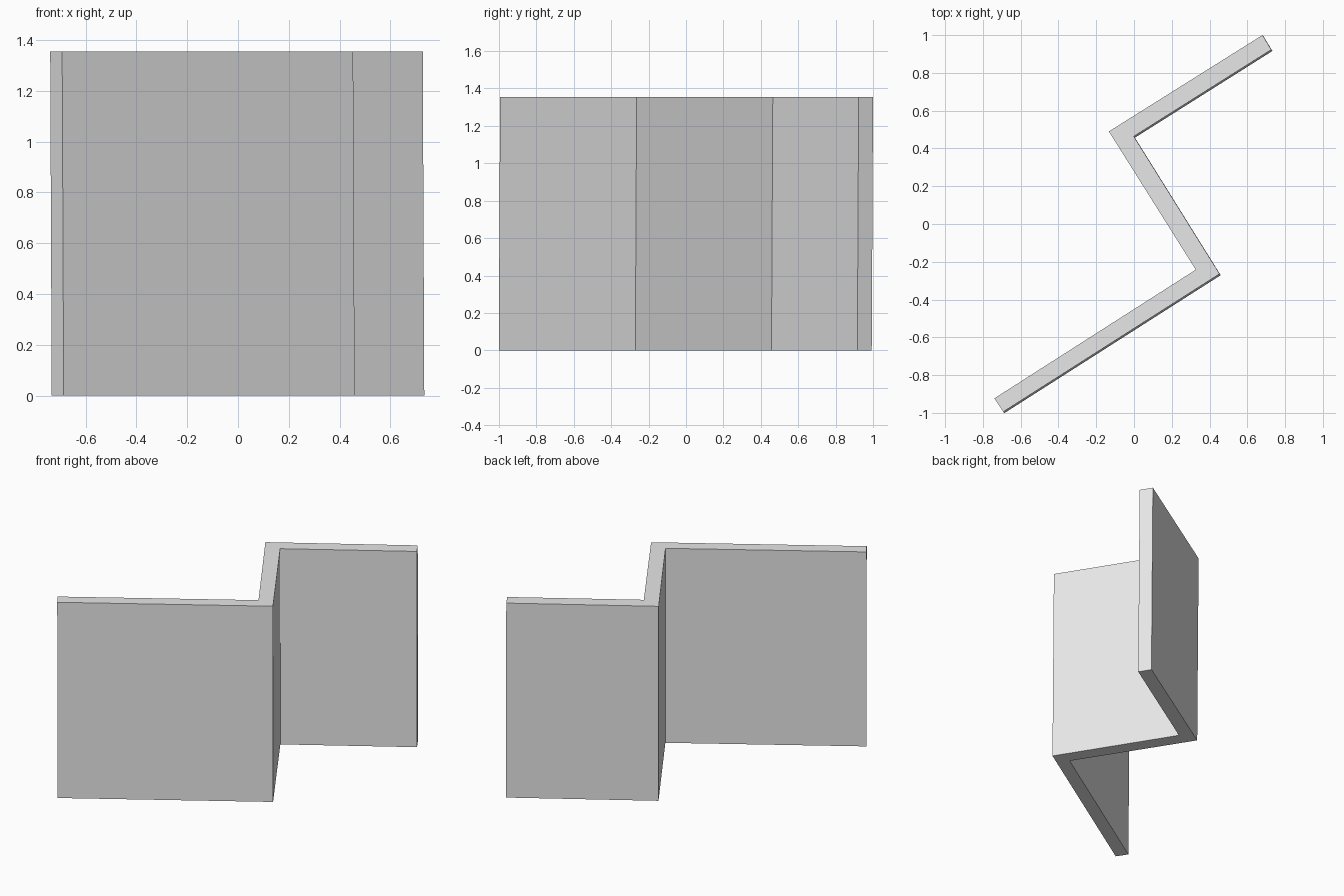
import bpy, bmesh
from mathutils import Vector

if "Cube" in bpy.data.objects:
    bpy.data.objects.remove(bpy.data.objects["Cube"])

HEIGHT = 1.354
LEAN = Vector((-0.006, 0.007, 0))  # slight lean of the top edge relative to the foot

# Zigzag plan of the folded wall at top level
plan = [(-0.739, -0.923), (-0.692, -0.994), (0.453, -0.264), (-0.001, 0.464),
        (0.727, 0.923), (0.68, 1.0), (-0.133, 0.49), (0.327, -0.242)]

grey = bpy.data.materials.new("plain_grey")
grey.diffuse_color = (0.8, 0.8, 0.8, 1)
grey.use_nodes = True
grey.node_tree.nodes["Principled BSDF"].inputs["Base Color"].default_value = grey.diffuse_color

# Folded wall: plan outline extruded straight down
bm = bmesh.new()
foot = bm.faces.new([bm.verts.new(Vector((x, y, 0)) - LEAN) for x, y in plan])
top = bmesh.ops.extrude_face_region(bm, geom=[foot])["geom"]
bmesh.ops.translate(bm, vec=LEAN + Vector((0, 0, HEIGHT)),
                    verts=[g for g in top if isinstance(g, bmesh.types.BMVert)])
bmesh.ops.recalc_face_normals(bm, faces=bm.faces)

mesh = bpy.data.meshes.new("folded_wall")
bm.to_mesh(mesh)
bm.free()
mesh.materials.append(grey)
bpy.context.collection.objects.link(bpy.data.objects.new("folded_wall", mesh))
